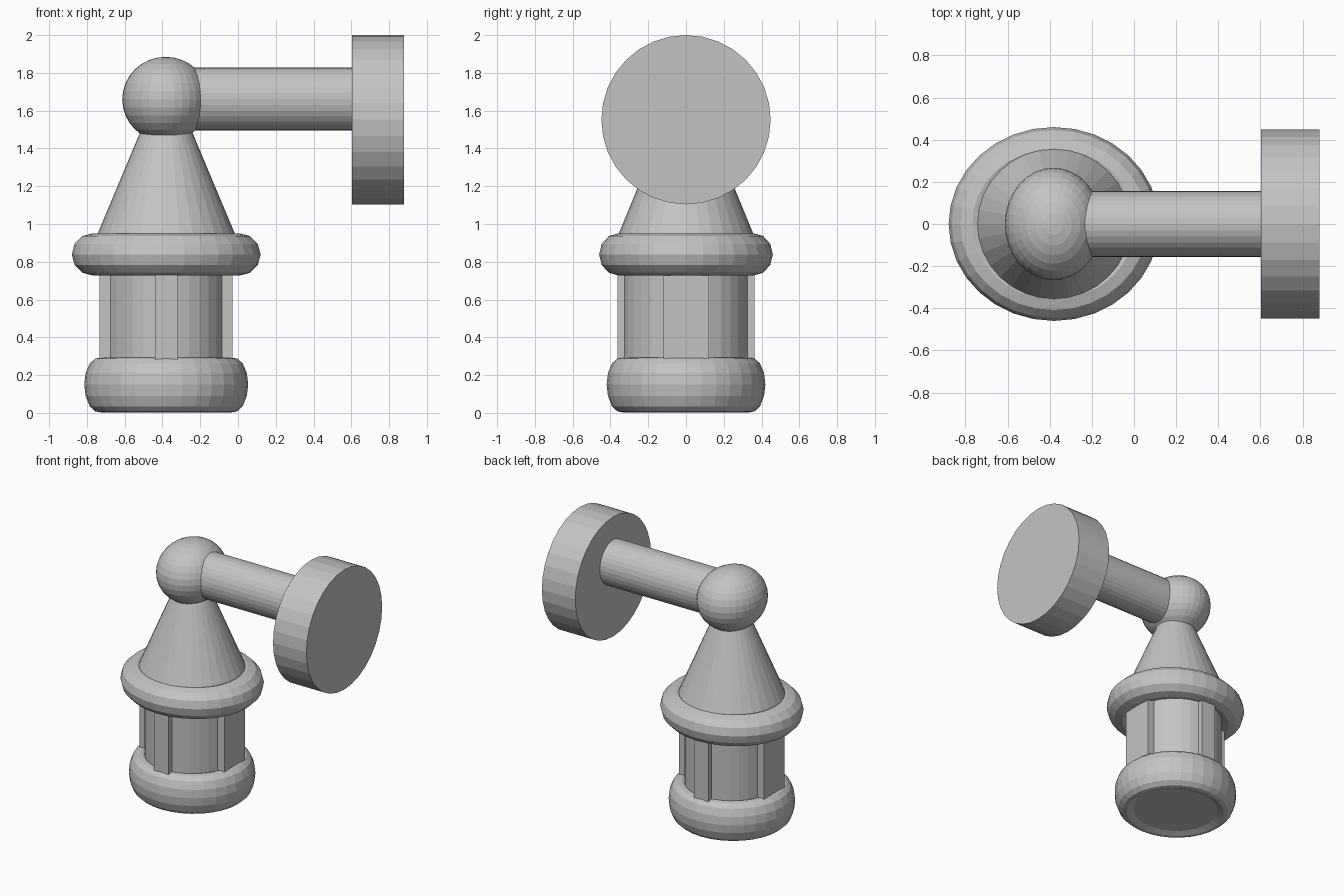
import bpy, bmesh, math
from mathutils import Matrix, Vector

if "Cube" in bpy.data.objects:
    bpy.data.objects.remove(bpy.data.objects["Cube"])

CX = -0.38   # lantern axis
SEG = 32
metal = bpy.data.materials.new("grey_metal")
metal.diffuse_color = (0.55, 0.55, 0.55, 1)
metal.use_nodes = True
metal.node_tree.nodes["Principled BSDF"].inputs["Base Color"].default_value = metal.diffuse_color


def finish(bm, name, loc=(0, 0, 0)):
    bmesh.ops.recalc_face_normals(bm, faces=bm.faces)
    mesh = bpy.data.meshes.new(name)
    bm.to_mesh(mesh)
    bm.free()
    mesh.materials.append(metal)
    ob = bpy.data.objects.new(name, mesh)
    ob.location = loc
    bpy.context.collection.objects.link(ob)
    return ob


def lathe(name, profile, y_scale=1.0, closed=False, loc=(CX, 0, 0)):
    """Spin an (r, z) profile around z; open profiles get capped ends."""
    bm = bmesh.new()
    rings = []
    for r, z in profile:
        rings.append([bm.verts.new((r * math.cos(a), r * y_scale * math.sin(a), z))
                      for a in (2 * math.pi * i / SEG for i in range(SEG))])
    pairs = list(zip(rings, rings[1:]))
    if closed:
        pairs.append((rings[-1], rings[0]))
    else:
        bm.faces.new(rings[0])
        bm.faces.new(rings[-1])
    for a, b in pairs:
        for i in range(SEG):
            j = (i + 1) % SEG
            bm.faces.new((a[i], a[j], b[j], b[i]))
    return finish(bm, name, loc)


def box(name, size, loc):
    bm = bmesh.new()
    bmesh.ops.create_cube(bm, size=1, matrix=Matrix.Diagonal((*size, 1)))
    return finish(bm, name, loc)


def x_cylinder(name, x0, x1, ry, rz, z):
    bm = bmesh.new()
    bmesh.ops.create_cone(bm, cap_ends=True, segments=SEG, radius1=1, radius2=1, depth=1)
    bm.transform(Matrix.Diagonal((x1 - x0, ry, rz, 1)) @ Matrix.Rotation(math.pi / 2, 4, 'Y'))
    return finish(bm, name, ((x0 + x1) / 2, 0, z))


# Base: rounded drum with a shallow recess underneath
lathe("lantern_base", [(0.30, 0.02), (0.345, 0.003), (0.375, 0.008), (0.405, 0.035),
                       (0.427, 0.09), (0.434, 0.15), (0.427, 0.21), (0.405, 0.262),
                       (0.375, 0.288), (0.345, 0.293), (0.30, 0.28)], 0.968)

# Lamp body and its four posts (two crossed bars)
lathe("lamp_body", [(0.318, 0.25), (0.318, 0.80)], 1.045)
box("side_posts", (0.704, 0.24, 0.53), (CX, 0, 0.515))
box("front_back_posts", (0.12, 0.726, 0.53), (CX, 0, 0.515))

# Eave ring
ring = [(0.388 + 0.112 * math.cos(a), 0.839 + 0.112 * math.sin(a))
        for a in (2 * math.pi * i / 12 for i in range(12))]
lathe("eave_ring", ring, 0.92, closed=True)

# Conical roof
lathe("roof_cone", [(0.365, 0.85), (0.363, 0.95), (0.153, 1.45), (0.132, 1.50)], 0.98)

# Ball joint
bm = bmesh.new()
bmesh.ops.create_uvsphere(bm, u_segments=SEG, v_segments=16, radius=1)
bm.transform(Matrix.Diagonal((0.23, 0.267, 0.225, 1)))
finish(bm, "ball_joint", (CX - 0.003, 0, 1.66))

# Arm and wall plate
x_cylinder("arm", CX, 0.65, 0.157, 0.167, 1.662)
x_cylinder("wall_plate", 0.604, 0.88, 0.448, 0.448, 1.552)
